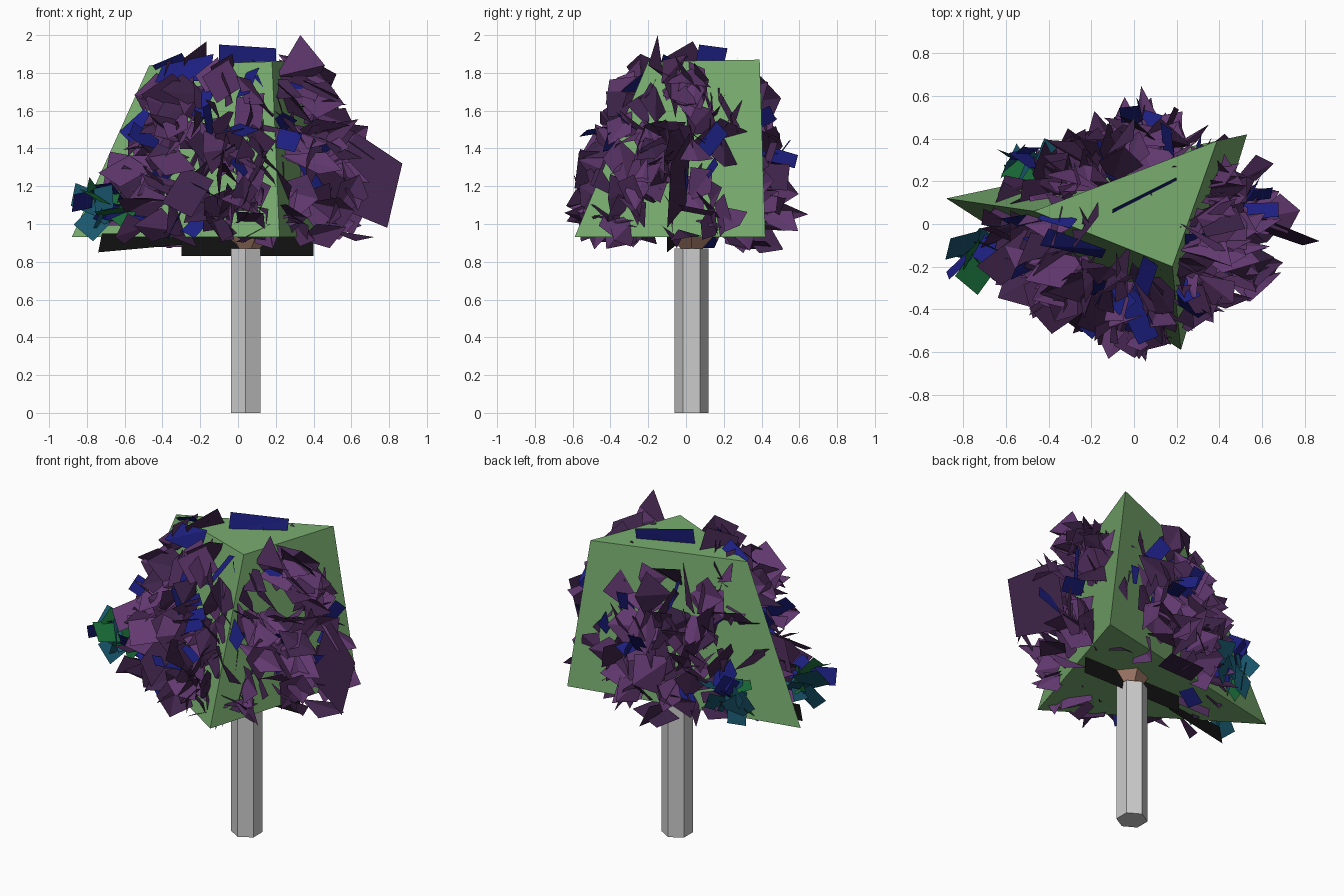
import bpy, math, random
from mathutils import Vector

if "Cube" in bpy.data.objects:
    bpy.data.objects.remove(bpy.data.objects["Cube"])

random.seed(7)


def material(name, rgb):
    m = bpy.data.materials.new(name)
    m.diffuse_color = (*rgb, 1)
    m.use_nodes = True
    m.node_tree.nodes["Principled BSDF"].inputs["Base Color"].default_value = m.diffuse_color
    return m


def mesh_object(name, verts, faces, mats=(), slots=None):
    me = bpy.data.meshes.new(name)
    me.from_pydata([tuple(v) for v in verts], [], faces)
    for m in mats:
        me.materials.append(m)
    if slots:
        me.polygons.foreach_set("material_index", slots)
    me.update()
    ob = bpy.data.objects.new(name, me)
    bpy.context.collection.objects.link(ob)
    return ob


def tapered(name, a, b, ra, rb, sides, mats=(), turn=0.0):
    """Flat-sided rod from a to b."""
    a, b = Vector(a), Vector(b)
    rot = Vector((0, 0, 1)).rotation_difference(b - a)
    verts = []
    for c, r in ((a, ra), (b, rb)):
        for i in range(sides):
            t = turn + math.tau * i / sides
            verts.append(c + rot @ Vector((r * math.cos(t), r * math.sin(t), 0)))
    faces = [(i, (i + 1) % sides, sides + (i + 1) % sides, sides + i) for i in range(sides)]
    faces += [tuple(range(sides))[::-1], tuple(range(sides, 2 * sides))]
    return mesh_object(name, verts, faces, mats)


green = material("canopy_green", (0.19, 0.42, 0.16))
bark = material("bark", (0.45, 0.24, 0.17))
purple = material("leaf_purple", (0.12, 0.04, 0.16))
dark_purple = material("leaf_dark_purple", (0.05, 0.018, 0.07))
blue = material("leaf_blue", (0.012, 0.014, 0.22))
teal = material("leaf_teal", (0.01, 0.1, 0.16))
leaf_green = material("leaf_green", (0.01, 0.15, 0.04))
black = material("leaf_black", (0.006, 0.006, 0.006))
leaf_mats = [purple, dark_purple, blue, teal, leaf_green, black]

# Trunk and the branches spreading inside the canopy
tapered("trunk", (0.04, 0.03, 0), (0.04, 0.03, 0.87), 0.09, 0.09, 6, turn=math.pi / 2)
fork = (0.05, 0.03, 0.86)
tapered("branch_fork", fork, (0.06, 0.03, 0.97), 0.05, 0.15, 5, [bark])
for i, tip in enumerate([(0.42, 0, 1.25), (-0.4, 0, 1.25), (0.1, 0.33, 1.3),
                         (0.12, -0.35, 1.3), (0.05, 0.05, 1.6)]):
    tapered(f"branch_{i + 1}", (0.05, 0.03, 0.92), tip, 0.06, 0.02, 4, [bark])

# Green three-sided canopy core
mesh_object("canopy_core",
            [(-0.88, 0.12, 0.93), (0.22, -0.59, 0.93), (0.53, 0.42, 0.93),
             (-0.47, 0.06, 1.84), (0.18, -0.20, 1.86), (0.39, 0.39, 1.87)],
            [(2, 1, 0), (3, 4, 5), (0, 1, 4, 3), (1, 2, 5, 4), (2, 0, 3, 5)], [green])

# Crown outline: radius every 30 degrees from above, scaled along height
RING = [0.84, 0.72, 0.60, 0.68, 0.54, 0.66, 0.80, 0.80, 0.62, 0.69, 0.60, 0.68]
PROFILE = [(0.84, 0.80), (1.0, 0.97), (1.25, 1.0), (1.5, 0.87), (1.75, 0.68), (1.9, 0.52), (2.0, 0.42)]


def crown_radius(angle, z):
    t = (angle % math.tau) / math.tau * 12
    i = int(t) % 12
    ring = RING[i] + (RING[(i + 1) % 12] - RING[i]) * (t - int(t))
    for (z0, s0), (z1, s1) in zip(PROFILE, PROFILE[1:]):
        if z0 <= z <= z1:
            return ring * (s0 + (s1 - s0) * (z - z0) / (z1 - z0))
    return 0


def inside(p):
    return math.hypot(p.x, p.y) <= crown_radius(math.atan2(p.y, p.x), p.z)


def rand_vec():
    return Vector([random.uniform(-1, 1) for _ in range(3)])


def kite(base, d, side, length, width):
    """Folded four-point leaf made of two triangles."""
    side = (side - d * side.dot(d)).normalized()
    mid = base + d * length * random.uniform(0.5, 0.75)
    lift = d.cross(side) * width * 0.15
    return [base, mid + side * width / 2 + lift, base + d * length, mid - side * width / 2 + lift]


def card(base, d, side, length, width):
    side = (side - d * side.dot(d)).normalized() * width / 2
    return [base - side, base + side, base + d * length + side, base + d * length - side]


def build_leaves(name, maker, count, length, width, palette, spot=None, spread=0.0):
    verts, faces, slots = [], [], []
    tries = 0
    while len(faces) < count * 2 and tries < 20000:
        tries += 1
        if spot:
            base = Vector(spot) + rand_vec() * spread
            d = rand_vec().normalized()
        else:
            a = random.uniform(0, math.tau)
            z = 0.9 + 1.0 * random.random()
            r = crown_radius(a, z) * random.uniform(0.4, 0.85)
            out = Vector((math.cos(a), math.sin(a), 0))
            base = out * r + Vector((0, 0, z))
            d = (out * 0.7 + Vector((0, 0, random.uniform(-0.5, 0.6))) + rand_vec() * 0.6).normalized()
        quad = maker(base, d, rand_vec() + Vector((0, 0, 0.6)),
                     random.uniform(*length), random.uniform(*width))
        if not spot and not all(inside(p) for p in quad):
            continue
        n = len(verts)
        verts += quad
        faces += [(n, n + 1, n + 2), (n, n + 2, n + 3)]
        slots += [random.choice(palette)] * 2
    mesh_object(name, verts, faces, leaf_mats, slots)


# Foliage
build_leaves("purple_leaves", kite, 260, (0.2, 0.36), (0.14, 0.27), [0, 0, 0, 0, 1, 1])
build_leaves("broad_leaves", card, 45, (0.18, 0.26), (0.14, 0.22), [0, 0, 1])
build_leaves("blue_leaves", card, 42, (0.16, 0.25), (0.07, 0.11), [2])
for i, spot in enumerate([(-0.71, -0.12, 1.08), (-0.5, 0.3, 1.12)]):
    build_leaves(f"teal_cluster_{i + 1}", card, 14, (0.1, 0.17), (0.1, 0.16), [2, 3, 3, 4], spot, 0.06)

# Outermost leaves that set the crown's silhouette, and dark leaves underneath
outer = [
    [(0.2, -0.12, 1.78), (0.43, -0.08, 1.78), (0.46, -0.2, 1.84), (0.33, -0.15, 2.0)],
    [(0.5, 0.0, 1.1), (0.79, -0.1, 0.98), (0.87, -0.08, 1.32), (0.6, 0.03, 1.5)],
    [(-0.44, -0.1, 1.75), (-0.15, -0.16, 1.76), (-0.13, -0.12, 1.9), (-0.4, -0.02, 1.84)],
    [(-0.1, 0.05, 1.84), (0.2, 0.2, 1.84), (0.2, 0.22, 1.93), (-0.1, 0.07, 1.95)],
    [(-0.3, 0.04, 0.83), (0.4, 0.04, 0.83), (0.4, 0.05, 0.98), (-0.3, 0.05, 0.98)],
    [(-0.74, -0.1, 0.85), (-0.3, -0.05, 0.89), (-0.3, -0.05, 0.95), (-0.72, -0.1, 0.95)],
]
mesh_object("outer_leaves", [p for q in outer for p in q],
            [f for n in range(0, 4 * len(outer), 4) for f in ((n, n + 1, n + 2), (n, n + 2, n + 3))],
            leaf_mats, [s for s in (0, 1, 2, 2, 5, 5) for _ in range(2)])
